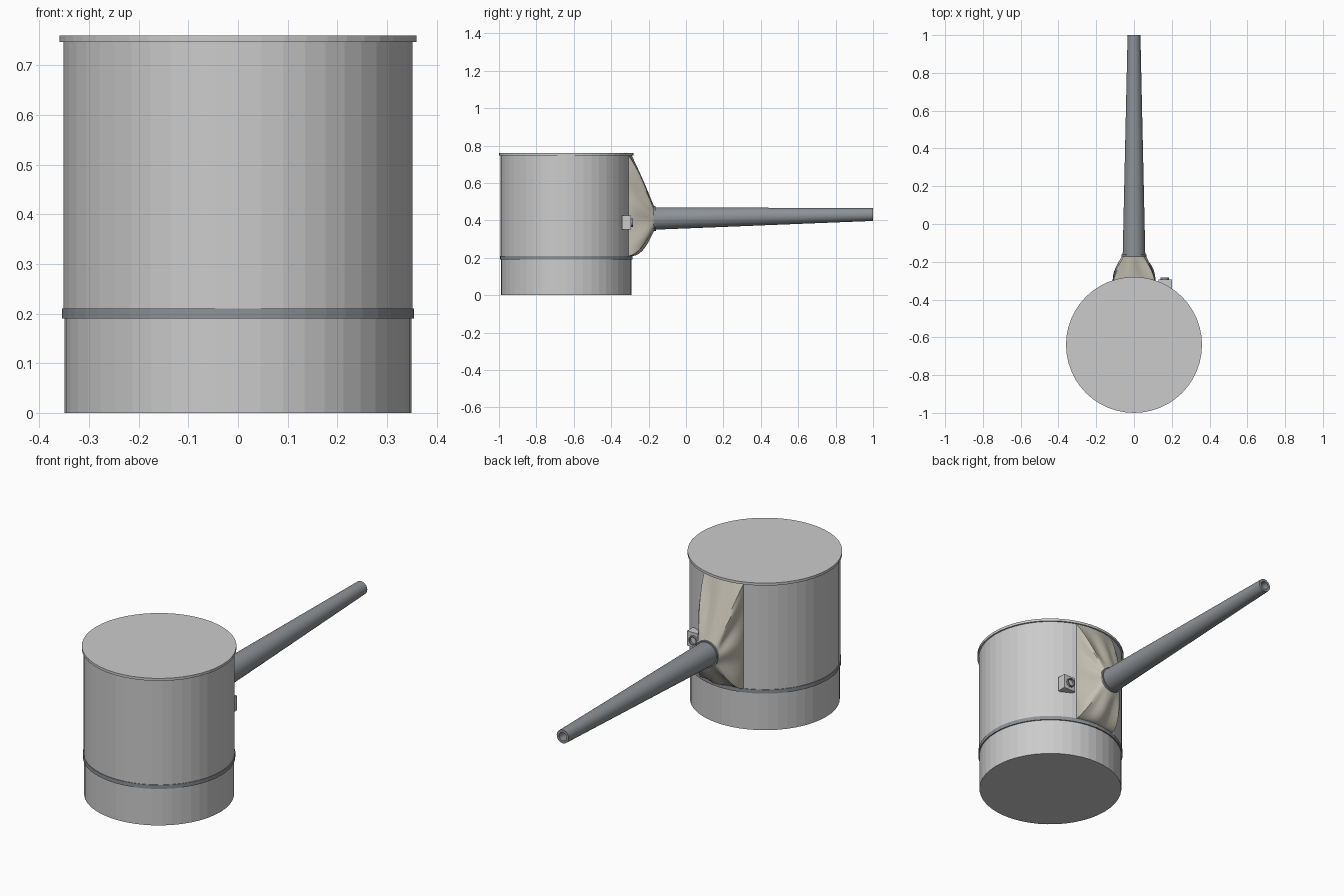
import bpy, bmesh
from math import sin, cos, pi, sqrt
from mathutils import Matrix, Vector

if "Cube" in bpy.data.objects:
    bpy.data.objects.remove(bpy.data.objects["Cube"])

CY = -0.64          # turret axis
R_BODY = 0.352


def material(name, rgb):
    m = bpy.data.materials.new(name)
    m.diffuse_color = (*rgb, 1)
    m.use_nodes = True
    m.node_tree.nodes["Principled BSDF"].inputs["Base Color"].default_value = m.diffuse_color
    return m


steel = material("dark_steel", (0.27, 0.29, 0.31))
canvas = material("canvas", (0.56, 0.53, 0.45))


def finish(bm, name, mat=None, smooth=False):
    bmesh.ops.recalc_face_normals(bm, faces=bm.faces)
    me = bpy.data.meshes.new(name)
    bm.to_mesh(me)
    bm.free()
    ob = bpy.data.objects.new(name, me)
    bpy.context.collection.objects.link(ob)
    if mat:
        me.materials.append(mat)
    if smooth:
        bpy.ops.object.select_all(action='DESELECT')
        ob.select_set(True)
        bpy.context.view_layer.objects.active = ob
        bpy.ops.object.shade_smooth_by_angle(angle=0.6)
    return ob


def lathe(name, profile, matrix, n=48, mat=None, smooth=False):
    """Revolve (radius, height) points about local z and cap both ends."""
    bm = bmesh.new()
    rings = [[bm.verts.new(matrix @ Vector((r * cos(2 * pi * i / n), r * sin(2 * pi * i / n), h)))
              for i in range(n)] for r, h in profile]
    for a, b in zip(rings, rings[1:]):
        for i in range(n):
            j = (i + 1) % n
            bm.faces.new((a[i], a[j], b[j], b[i]))
    bm.faces.new(rings[0][::-1])
    bm.faces.new(rings[-1])
    return finish(bm, name, mat, smooth)


# Turret drum: lower base, seam ring, body and roof lip
at = Matrix.Translation((0, CY, 0))
lathe("turret_base", [(0.349, 0), (0.349, 0.20)], at)
lathe("turret_ring", [(0.355, 0.19), (0.355, 0.21)], at, mat=steel)
lathe("turret_body", [(R_BODY, 0.20), (R_BODY, 0.75)], at)
lathe("roof_lip", [(0.36, 0.747), (0.36, 0.76)], at)

# Tapered, slightly raised barrel with open bore
root, tip = Vector((0, -0.17, 0.41)), Vector((0, 1.0, 0.431))
axis = tip - root
L = axis.length
aim = Matrix.Translation(root) @ axis.to_track_quat('Z', 'Y').to_matrix().to_4x4()
lathe("gun_barrel", [(0.06, -0.16), (0.06, 0), (0.034, L), (0.021, L), (0.021, L - 0.25)],
      aim, 32, steel, True)
lathe("barrel_collar", [(0.066, -0.004), (0.066, 0.008)], aim, 32, steel)

# Canvas blast bag lofted from a rectangle on the drum to the barrel collar
HALF, Z0, Z1 = 0.112, 0.21, 0.747
outline = []
for i in range(14):
    outline.append((HALF, Z0 + (Z1 - Z0) * i / 14))
for i in range(10):
    outline.append((HALF - 2 * HALF * i / 10, Z1))
for i in range(14):
    outline.append((-HALF, Z1 - (Z1 - Z0) * i / 14))
for i in range(10):
    outline.append((-HALF + 2 * HALF * i / 10, Z0))
N, STEPS = len(outline), 12
bm = bmesh.new()
rows = []
for k in range(STEPS + 1):
    t = k / STEPS
    row = []
    for i, (x, z) in enumerate(outline):
        # side midpoints of the outline meet the matching quarter points of the circle
        d = Vector((x / HALF, (z - (Z0 + Z1) / 2) / ((Z1 - Z0) / 2))).normalized()
        ex, ez = d.x * 0.063, root.z + d.y * 0.063
        s = t ** (1.4 - 0.4 * d.y)
        y0 = CY + sqrt(R_BODY ** 2 - x * x) - 0.002
        fold = 0.007 * sin(pi * t) * (sin(i * 1.05) + 0.6 * sin(i * 0.55 + 1))
        row.append(bm.verts.new((x + (ex - x) * s + d.x * fold,
                                 y0 + (root.y - y0) * t + 0.5 * fold,
                                 z + (ez - z) * s + d.y * fold)))
    rows.append(row)
for a, b in zip(rows, rows[1:]):
    for i in range(N):
        j = (i + 1) % N
        bm.faces.new((a[i], a[j], b[j], b[i]))
finish(bm, "canvas_blast_bag", canvas, True)

# Sight box beside the gun with a round port
bm = bmesh.new()
bmesh.ops.create_cube(bm, size=1, matrix=Matrix.Translation((0.165, -0.318, 0.388))
                      @ Matrix.Diagonal((0.07, 0.046, 0.076, 1)))
finish(bm, "sight_box")
port = Matrix.Translation((0.162, -0.30, 0.388)) @ Matrix.Rotation(-pi / 2, 4, 'X')
lathe("sight_port", [(0.023, 0), (0.023, 0.016), (0.018, 0.016), (0.018, 0.004)], port, 20, steel)
